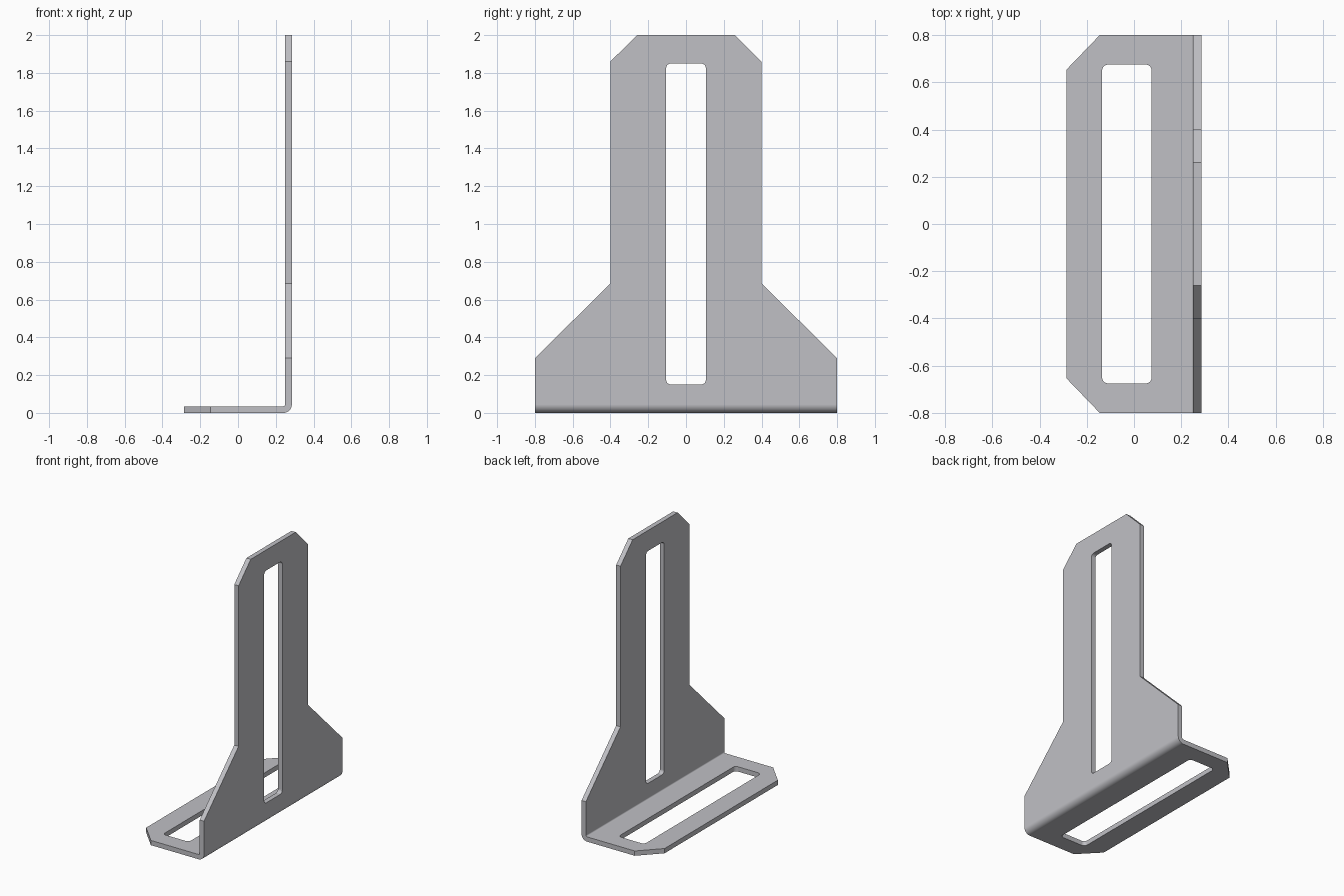
import bpy, bmesh, math
from mathutils import Vector

if "Cube" in bpy.data.objects:
    bpy.data.objects.remove(bpy.data.objects["Cube"])

T = 0.035                  # sheet thickness
X0, X1 = -0.285, 0.285     # base edge, outer wall face
R_IN, R_OUT = 0.010, 0.045 # bend radii
HALF = 0.8                 # half length of the bracket

steel = bpy.data.materials.new("light grey steel")
steel.diffuse_color = (0.53, 0.53, 0.56, 1)
steel.use_nodes = True
steel.node_tree.nodes["Principled BSDF"].inputs["Base Color"].default_value = steel.diffuse_color


def prism(name, points, axis, lo, hi):
    """Extrude a 2D outline along an axis (the other two axes keep their order)."""
    def place(p, d):
        c = list(p)
        c.insert(axis, d)
        return Vector(c)
    bm = bmesh.new()
    a = [bm.verts.new(place(p, lo)) for p in points]
    b = [bm.verts.new(place(p, hi)) for p in points]
    bm.faces.new(a)
    bm.faces.new(b[::-1])
    n = len(points)
    for i in range(n):
        j = (i + 1) % n
        bm.faces.new((a[i], a[j], b[j], b[i]))
    bmesh.ops.recalc_face_normals(bm, faces=bm.faces)
    me = bpy.data.meshes.new(name)
    bm.to_mesh(me)
    bm.free()
    me.materials.append(steel)
    ob = bpy.data.objects.new(name, me)
    bpy.context.collection.objects.link(ob)
    return ob


def arc(cx, cy, r, start, end, steps):
    return [(cx + r * math.cos(math.radians(start + (end - start) * i / steps)),
             cy + r * math.sin(math.radians(start + (end - start) * i / steps)))
            for i in range(steps + 1)]


def slot(u0, u1, v0, v1, r=0.025):
    """Rounded rectangle outline."""
    pts = []
    for cx, cy, s in ((u1 - r, v1 - r, 0), (u0 + r, v1 - r, 90),
                      (u0 + r, v0 + r, 180), (u1 - r, v0 + r, 270)):
        pts += arc(cx, cy, r, s, s + 90, 6)
    return pts


# Bent sheet: L profile with rounded bend, extruded along y
cx, cz = X1 - R_OUT, R_OUT
profile = [(X0, T), (X0, 0)]
profile += arc(cx, cz, R_OUT, -90, 0, 10)
profile += [(X1, 2), (X1 - T, 2)]
profile += arc(cx, cz, R_IN, 0, -90, 10)
bracket = prism("angle_bracket", profile, 1, -HALF, HALF)

# Cutters: two slots, then mirrored wall flanks and base corners
cutters = [prism("wall_slot_cutter", slot(-0.105, 0.105, 0.15, 1.85), 0, 0.15, 0.4),
           prism("base_slot_cutter", slot(-0.135, 0.075, -0.675, 0.675), 2, -0.1, 0.1)]
for s in (-1, 1):
    flank = [(0.9, 0.191), (0.4, 0.685), (0.4, 1.86), (0.16, 2.1), (0.9, 2.1)]
    cutters.append(prism("wall_flank_cutter", [(s * y, z) for y, z in flank], 0, 0.15, 0.4))
    corner = [(-0.385, 0.551), (-0.045, 0.904), (-0.385, 0.904)]
    cutters.append(prism("base_corner_cutter", [(x, s * y) for x, y in corner], 2, -0.1, 0.1))

for c in cutters:
    m = bracket.modifiers.new("cut", 'BOOLEAN')
    m.operation, m.solver, m.object = 'DIFFERENCE', 'EXACT', c

# Bake the cuts and drop the cutters
bpy.context.view_layer.update()
dg = bpy.context.evaluated_depsgraph_get()
mesh = bpy.data.meshes.new_from_object(bracket.evaluated_get(dg))
bracket.modifiers.clear()
bracket.data = mesh
mesh.materials.clear()
mesh.materials.append(steel)
for p in mesh.polygons:
    p.material_index = 0
for c in cutters:
    bpy.data.objects.remove(c)

# Smooth bend and slot corners, flat plates
bpy.context.view_layer.objects.active = bracket
bracket.select_set(True)
bpy.ops.object.shade_smooth_by_angle(angle=math.radians(30))
w = bracket.modifiers.new("flat plates", 'WEIGHTED_NORMAL')
w.keep_sharp = True
